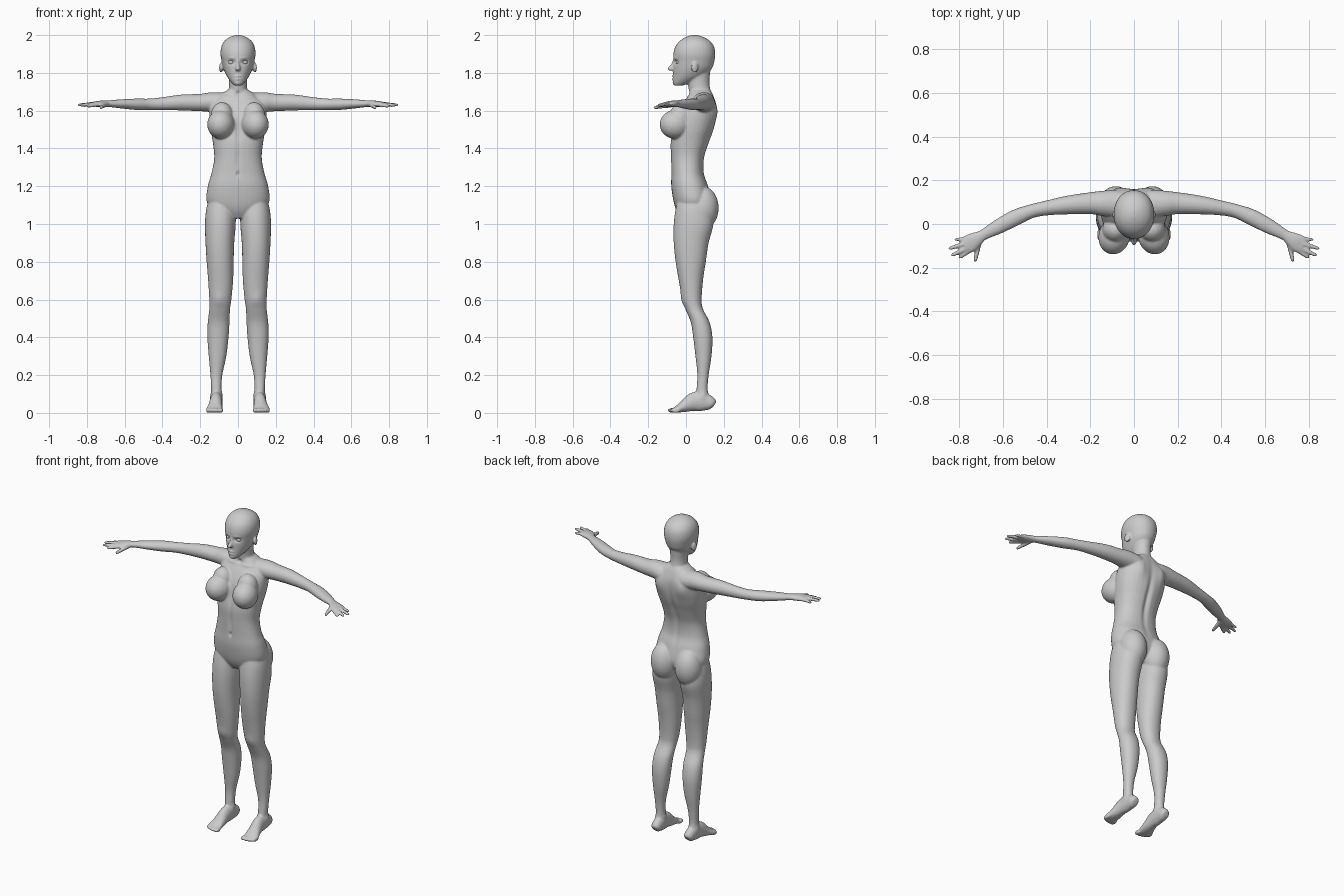
import bpy, bmesh, math
from mathutils import Vector, Matrix

Z = Vector((0, 0, 1))


def spline(rows, n=5):
    """Catmull-Rom interpolation of rows of numbers."""
    p = [Vector(r) for r in rows]
    p = [p[0]] + p + [p[-1]]
    out = []
    for i in range(1, len(p) - 2):
        a, b, c, d = p[i - 1:i + 3]
        for k in range(n):
            t = k / n
            out.append(0.5 * (2 * b + (c - a) * t + (2 * a - 5 * b + 4 * c - d) * t * t
                              + (3 * b - a - 3 * c + d) * t ** 3))
    return out + [p[-2]]


def loft(bm, rings):
    loops = [[bm.verts.new(co) for co in ring] for ring in rings]
    for a, b in zip(loops, loops[1:]):
        for i in range(len(a)):
            j = (i + 1) % len(a)
            bm.faces.new((a[i], a[j], b[j], b[i]))
    bm.faces.new(loops[0][::-1])
    bm.faces.new(loops[-1])


def unit_ring(n, power):
    def f(v):
        return math.copysign(abs(v) ** (2 / power), v)
    return [(f(math.cos(2 * math.pi * i / n)), f(math.sin(2 * math.pi * i / n))) for i in range(n)]


def column(bm, rows, power=2.15):
    """Upright loft; rows are (z, x_min, x_max, y_front, y_back)."""
    shape = unit_ring(32, power)
    loft(bm, [[((x0 + x1) / 2 + (x1 - x0) / 2 * u, (y0 + y1) / 2 + (y1 - y0) / 2 * v, z)
               for u, v in shape] for z, x0, x1, y0, y1 in spline(rows)])


def tube(bm, rows, n=24):
    """Loft along a path; rows are (x, y, z, side_radius, up_radius)."""
    pts = spline(rows)
    shape = unit_ring(n, 2)
    rings = []
    for i, p in enumerate(pts):
        t = (pts[min(i + 1, len(pts) - 1)].xyz - pts[max(i - 1, 0)].xyz).normalized()
        side = t.cross(Z).normalized()
        up = side.cross(t)
        rings.append([p.xyz + side * (u * p[3]) + up * (v * p[4]) for u, v in shape])
    loft(bm, rings)


def ball(bm, centre, radii, tilt=0):
    m = Matrix.Translation(centre) @ Matrix.Rotation(tilt, 4, 'Z') @ Matrix.Diagonal((*radii, 1))
    bmesh.ops.create_uvsphere(bm, u_segments=28, v_segments=18, radius=1, matrix=m)


def mirror_x(bm):
    d = bmesh.ops.duplicate(bm, geom=bm.verts[:] + bm.edges[:] + bm.faces[:])['geom']
    for v in d:
        if isinstance(v, bmesh.types.BMVert):
            v.co.x = -v.co.x


def finish(bm, name):
    bmesh.ops.recalc_face_normals(bm, faces=bm.faces[:])
    me = bpy.data.meshes.new(name)
    bm.to_mesh(me)
    bm.free()
    ob = bpy.data.objects.new(name, me)
    bpy.context.collection.objects.link(ob)
    for p in me.polygons:
        p.use_smooth = True
    return ob


def sym(z, w, yf, yb):
    return (z, -w, w, yf, yb)


bm = bmesh.new()

# leg
column(bm, [(1.14, .03, .15, -.04, .12), (1.08, .014, .168, -.055, .13), (1.0, .012, .175, -.065, .145),
            (.9, .02, .172, -.065, .12), (.8, .023, .166, -.055, .105), (.7, .026, .158, -.038, .09),
            (.6, .035, .152, -.02, .083), (.55, .042, .152, -.003, .09), (.48, .045, .16, .025, .125),
            (.4, .05, .162, .038, .14), (.3, .062, .155, .05, .135), (.2, .083, .146, .06, .12),
            (.12, .088, .142, .055, .115), (.06, .088, .141, .05, .13), (.03, .09, .14, .05, .135)])
# foot and toes
tube(bm, [(.113, .15, .042, .018, .018), (.113, .135, .05, .029, .034), (.114, .09, .06, .032, .05),
          (.116, .04, .058, .033, .05), (.12, -.01, .035, .038, .032), (.125, -.045, .02, .044, .019),
          (.127, -.068, .013, .038, .012)])
for x, y, r in ((.092, -.072, .015), (.114, -.074, .010), (.131, -.069, .010),
                (.147, -.062, .0095), (.16, -.052, .009)):
    ball(bm, (x, y, .013), (r, .025, .013))
# buttock and breast volumes
ball(bm, (.083, .088, 1.085), (.08, .085, .115))
ball(bm, (.09, -.055, 1.527), (.072, .085, .077), .25)
ball(bm, (.085, -.025, 1.57), (.06, .06, .075))
# arm
tube(bm, [(.07, .09, 1.645, .06, .05), (.14, .094, 1.645, .058, .052), (.2, .095, 1.643, .05, .046),
          (.3, .087, 1.643, .043, .042), (.4, .073, 1.637, .034, .034), (.47, .058, 1.634, .032, .030),
          (.54, .03, 1.634, .037, .030), (.62, -.012, 1.636, .034, .024), (.69, -.05, 1.637, .025, .017),
          (.725, -.07, 1.636, .03, .016)])
# palm
tube(bm, [(.695, -.053, 1.637, .025, .017), (.73, -.075, 1.636, .037, .017),
          (.755, -.09, 1.635, .042, .014), (.775, -.1, 1.634, .036, .011)])
# fingers and thumb: base and tip
for a, b, r in (((.745, -.118, 1.632), (.802, -.156, 1.622), .0095),
                ((.76, -.108, 1.635), (.838, -.146, 1.628), .0097),
                ((.768, -.088, 1.636), (.85, -.114, 1.63), .0095),
                ((.762, -.066, 1.634), (.822, -.072, 1.626), .0085),
                ((.708, -.085, 1.628), (.728, -.174, 1.616), .0105)):
    a, b = Vector(a), Vector(b)
    tube(bm, [(*a.lerp(b, t), r * s, r * s) for t, s in
              ((-.1, 1.2), (.3, 1.1), (.65, 1), (.9, .85), (1, .4))], 14)
# ear
ball(bm, (.09, .046, 1.828), (.009, .019, .028), .3)
mirror_x(bm)

# torso
column(bm, [sym(1.03, .05, -.025, .08), sym(1.07, .125, -.05, .12), sym(1.12, .166, -.066, .135),
            sym(1.2, .16, -.078, .118), sym(1.27, .14, -.078, .095), sym(1.35, .126, -.08, .097),
            sym(1.43, .133, -.082, .122), sym(1.5, .145, -.07, .147), sym(1.57, .152, -.05, .16),
            sym(1.63, .145, -.02, .16), sym(1.68, .1, .012, .145), sym(1.71, .055, .02, .13)], 2.3)
# neck
column(bm, [sym(1.65, .075, .01, .145), sym(1.7, .052, .015, .132), sym(1.75, .047, .01, .124),
            sym(1.82, .052, .01, .13)], 2)
# head
column(bm, [sym(1.732, .018, -.06, -.02), sym(1.75, .036, -.069, .03), sym(1.78, .058, -.068, .09),
            sym(1.82, .076, -.068, .135), sym(1.86, .086, -.066, .15), sym(1.9, .093, -.067, .155),
            sym(1.94, .088, -.056, .148), sym(1.97, .071, -.032, .126), sym(1.99, .043, .0, .092),
            sym(2.0, .012, .03, .06)], 2.1)
# nose
column(bm, [sym(1.872, .006, -.069, -.04), sym(1.845, .009, -.08, -.04),
            sym(1.822, .014, -.1, -.05), sym(1.811, .010, -.086, -.05)], 2)

# fuse the parts into one skin
rough = finish(bm, "rough_body")
mod = rough.modifiers.new("fuse", 'REMESH')
mod.mode = 'VOXEL'
mod.voxel_size = .005
skin = bpy.data.meshes.new_from_object(rough.evaluated_get(bpy.context.evaluated_depsgraph_get()))
bm = bmesh.new()
bm.from_mesh(skin)
bpy.data.objects.remove(rough)
for _ in range(4):
    bmesh.ops.smooth_vert(bm, verts=bm.verts[:], factor=.5, use_axis_x=True, use_axis_y=True, use_axis_z=True)

# sculpted details: centre, falloff radii, push
details = [
    ((.035, -.06, 1.857), (.017, .03, .010), (0, .014, 0)),      # eye socket
    ((.034, -.065, 1.879), (.022, .03, .006), (0, -.003, 0)),    # brow
    ((0, -.07, 1.783), (.016, .03, .005), (0, -.007, 0)),        # upper lip
    ((0, -.07, 1.767), (.014, .03, .005), (0, -.007, 0)),        # lower lip
    ((0, -.07, 1.743), (.016, .02, .010), (0, -.004, 0)),        # chin
    ((.08, .0, 1.675), (.05, .03, .008), (0, -.007, .002)),      # collar bone
    ((0, .01, 1.69), (.012, .02, .012), (0, .010, 0)),           # throat notch
    ((0, -.08, 1.5), (.011, .05, .07), (0, .010, 0)),            # breastbone
    ((0, -.08, 1.35), (.012, .04, .07), (0, .006, 0)),           # belly line
    ((0, -.08, 1.265), (.007, .03, .012), (0, .010, 0)),         # navel
    ((0, .13, 1.42), (.016, .06, .17), (0, -.013, 0)),           # spine
    ((.08, .15, 1.59), (.04, .05, .06), (0, .013, 0)),           # shoulder blade
    ((.1, -.02, .6), (.03, .03, .035), (0, -.005, 0)),           # kneecap
    ((.145, .09, .09), (.015, .02, .018), (.006, 0, 0)),         # ankle
    ((.085, .08, .1), (.015, .02, .018), (-.006, 0, 0)),
]
for c, r, push in details:
    for s in ((1, -1) if c[0] else (1,)):
        for v in bm.verts:
            dz = (v.co.z - c[2]) / r[2]
            if abs(dz) < 2.5:
                d = dz * dz + ((v.co.x - s * c[0]) / r[0]) ** 2 + ((v.co.y - c[1]) / r[1]) ** 2
                if d < 7:
                    v.co += Vector((s * push[0], push[1], push[2])) * math.exp(-d)
finish(bm, "body")

# eyes
bm = bmesh.new()
ball(bm, (.035, -.037, 1.856), (.017, .017, .014))
mirror_x(bm)
finish(bm, "eyes")
